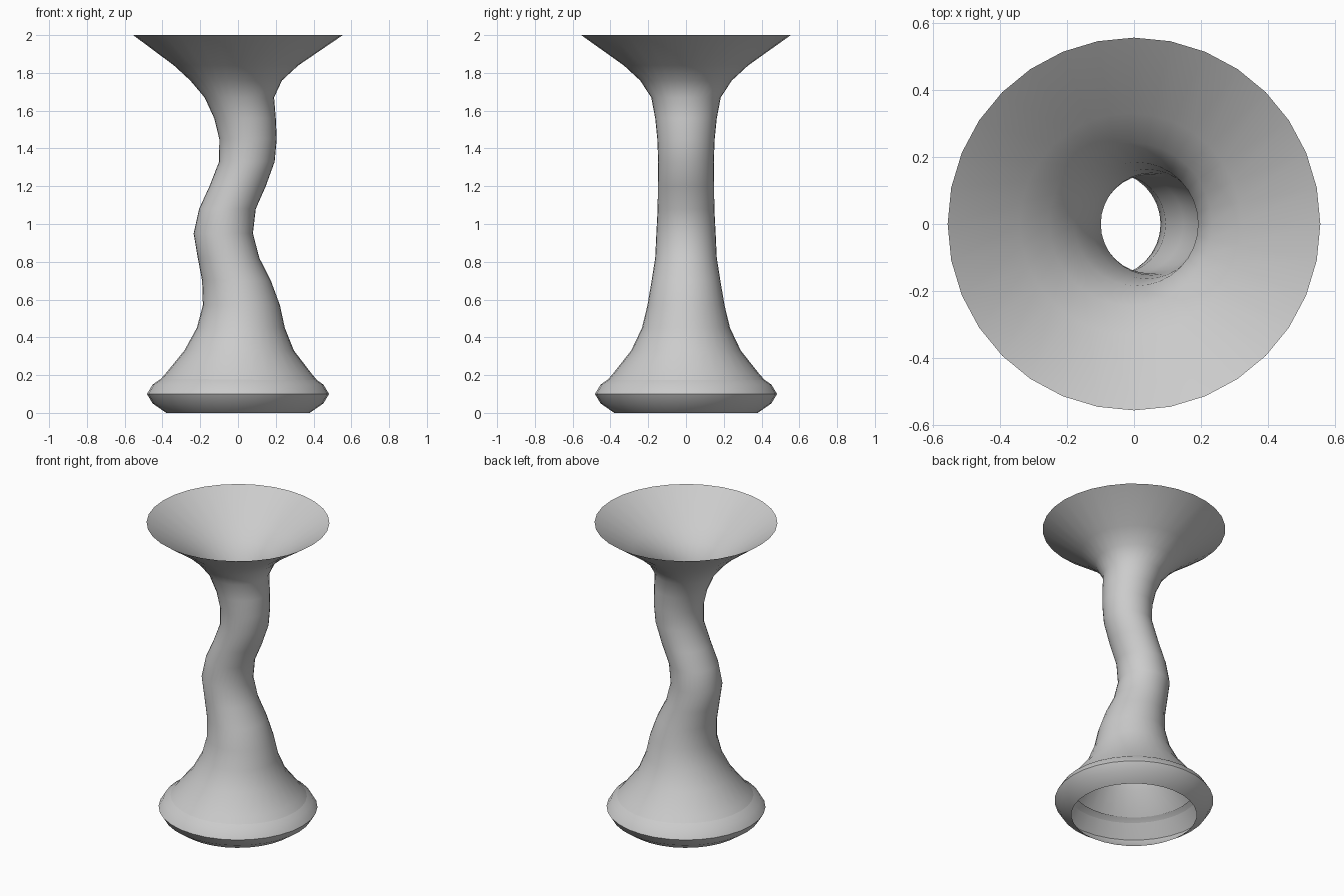
import bpy, bmesh, math

if "Cube" in bpy.data.objects:
    bpy.data.objects.remove(bpy.data.objects["Cube"])

SIDES = 32


def loft(name, rings):
    """Open skin through horizontal circles given as (z, centre_x, radius)."""
    bm = bmesh.new()
    prev = None
    for z, cx, r in rings:
        ring = [bm.verts.new((cx + r * math.cos(2 * math.pi * i / SIDES),
                              r * math.sin(2 * math.pi * i / SIDES), z))
                for i in range(SIDES)]
        if prev:
            for i in range(SIDES):
                j = (i + 1) % SIDES
                bm.faces.new((prev[i], prev[j], ring[j], ring[i]))
        prev = ring
    mesh = bpy.data.meshes.new(name)
    bm.to_mesh(mesh)
    bm.free()
    obj = bpy.data.objects.new(name, mesh)
    bpy.context.collection.objects.link(obj)
    bpy.ops.object.select_all(action='DESELECT')
    obj.select_set(True)
    bpy.context.view_layer.objects.active = obj
    bpy.ops.object.shade_smooth_by_angle(angle=math.radians(50))
    return obj


# Winding stem with flared foot and trumpet mouth
loft("stem", [
    (0.10, 0.0, 0.48),
    (0.21, 0.003, 0.385),
    (0.33, 0.006, 0.29),
    (0.45, 0.015, 0.233),
    (0.57, 0.018, 0.204),
    (0.70, -0.008, 0.182),
    (0.82, -0.05, 0.163),
    (0.95, -0.078, 0.157),
    (1.08, -0.056, 0.150),
    (1.20, -0.002, 0.149),
    (1.33, 0.047, 0.147),
    (1.45, 0.053, 0.152),
    (1.56, 0.037, 0.163),
    (1.67, 0.007, 0.184),
    (1.76, -0.01, 0.243),
    (1.84, -0.01, 0.33),
    (2.00, 0.0, 0.555),
])

# Rounded half-pipe rim under the foot
loft("base_rim", [
    (0.00, 0.0, 0.38),
    (0.05, 0.0, 0.452),
    (0.10, 0.0, 0.482),
    (0.15, 0.0, 0.452),
    (0.20, 0.0, 0.38),
])
